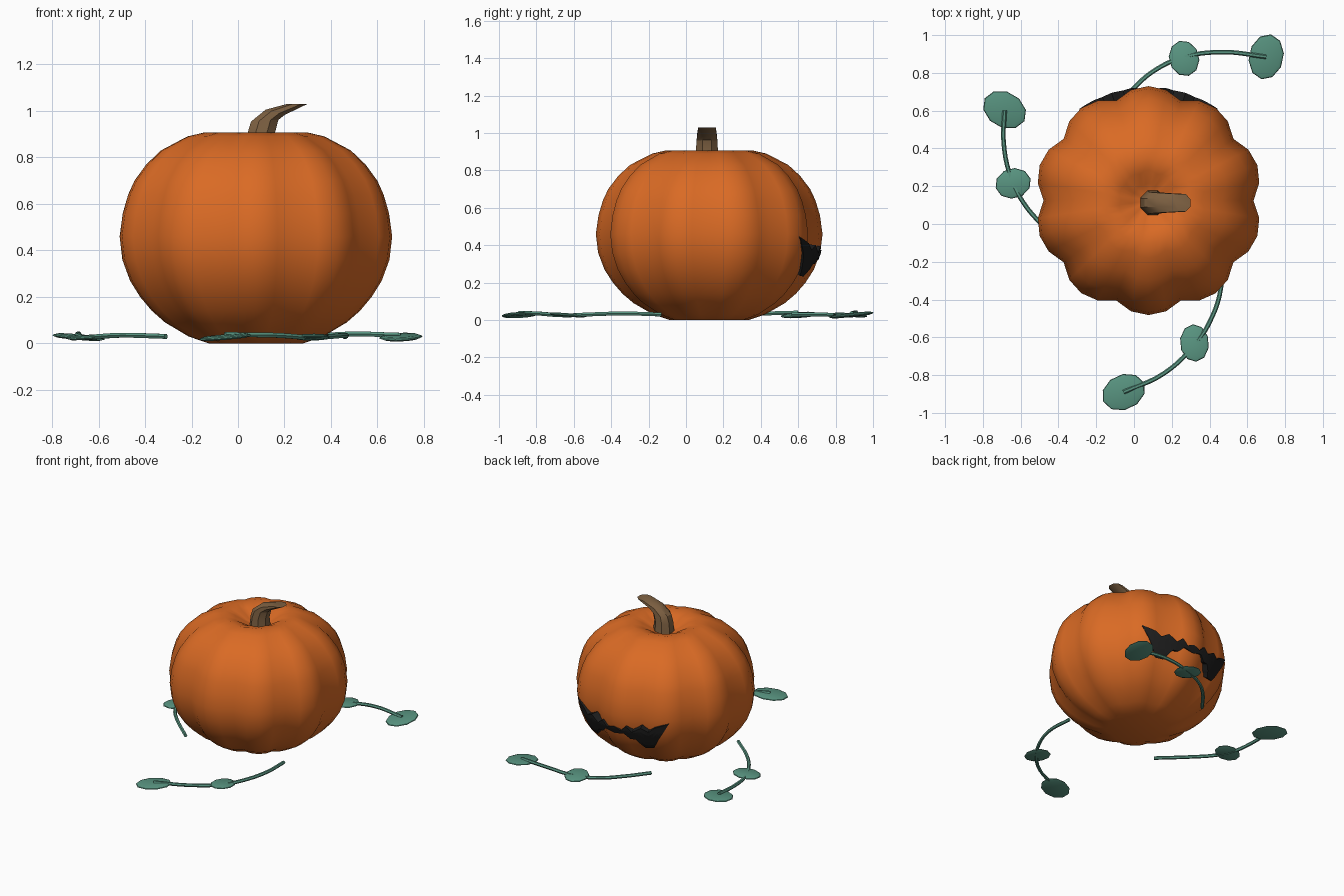
import bpy, bmesh, math
from mathutils import Matrix, Vector

cube = bpy.data.objects.get("Cube")
if cube:
    bpy.data.objects.remove(cube, do_unlink=True)


def material(name, colour):
    m = bpy.data.materials.new(name)
    m.use_nodes = True
    m.diffuse_color = (*colour, 1)
    bsdf = m.node_tree.nodes["Principled BSDF"]
    bsdf.inputs["Base Color"].default_value = (*colour, 1)
    bsdf.inputs["Roughness"].default_value = 0.8
    return m


ORANGE = material("pumpkin orange", (0.70, 0.145, 0.018))
GREEN = material("vine green", (0.10, 0.30, 0.22))
BROWN = material("stem brown", (0.21, 0.12, 0.055))
BLACK = material("mouth black", (0.012, 0.012, 0.012))


def skin(name, rings, mat, closed=True, smooth=None):
    """Join rows of points into a surface; closed rows get end caps."""
    bm = bmesh.new()
    rows = [[bm.verts.new(p) for p in ring] for ring in rings]
    n = len(rows[0])
    for a, b in zip(rows, rows[1:]):
        for i in range(n if closed else n - 1):
            j = (i + 1) % n
            bm.faces.new((a[i], a[j], b[j], b[i]))
    if closed:
        bm.faces.new(rows[0])
        bm.faces.new(rows[-1])
    bmesh.ops.remove_doubles(bm, verts=bm.verts, dist=1e-5)
    bmesh.ops.recalc_face_normals(bm, faces=bm.faces)
    mesh = bpy.data.meshes.new(name)
    bm.to_mesh(mesh)
    bm.free()
    mesh.materials.append(mat)
    ob = bpy.data.objects.new(name, mesh)
    bpy.context.collection.objects.link(ob)
    if smooth:
        activate(ob)
        bpy.ops.object.shade_smooth_by_angle(angle=math.radians(smooth))
    return ob


def activate(ob):
    bpy.ops.object.select_all(action='DESELECT')
    ob.select_set(True)
    bpy.context.view_layer.objects.active = ob


def interp(points, x):
    """Piecewise linear lookup in (x, y) points sorted by x."""
    for (x0, y0), (x1, y1) in zip(points, points[1:]):
        if x <= x1:
            return y0 + (y1 - y0) * (x - x0) / (x1 - x0)
    return points[-1][1]


# Pumpkin body: ten lobes, four segments each
CX, CY, LOBES = 0.077, 0.124, 10
outer = [(0, 0.21), (0.03, 0.30), (0.09, 0.404), (0.14, 0.463), (0.20, 0.515),
         (0.27, 0.56), (0.36, 0.594), (0.46, 0.606), (0.56, 0.592), (0.64, 0.568),
         (0.70, 0.54), (0.77, 0.487), (0.83, 0.422), (0.89, 0.305), (0.907, 0.23)]
dimple = [(0.89, 0.16), (0.85, 0.09), (0.83, 0.03)]


def lobe_ring(z, r):
    ring = []
    for i in range(LOBES * 4):
        t = (0, 0.5, 1, 0.5)[i % 4]
        a = math.pi / 2 + math.tau * i / (LOBES * 4)
        rr = r * (1 - 0.083 * t * t)
        ring.append((CX + rr * math.cos(a), CY + rr * math.sin(a), z))
    return ring


skin("pumpkin_body", [lobe_ring(z, r) for z, r in outer + dimple], ORANGE, smooth=50)

# Stem: bent, tapering, with a level cut end (x, z, half x, drop, half y)
stem = [(0.10, 0.81, 0.07, 0, 0.07), (0.10, 0.905, 0.06, 0, 0.06),
        (0.115, 0.958, 0.06, -0.004, 0.057), (0.16, 0.994, 0.042, 0.012, 0.053),
        (0.255, 1.03, 0.045, 0, 0.048)]
rings = []
for x, z, hx, drop, hy in stem:
    angles = [math.tau * (i + 0.5) / 8 for i in range(8)]
    rings.append([(x + 1.06 * hx * math.cos(a), 0.112 + 1.06 * hy * math.sin(a),
                   z - drop * math.cos(a)) for a in angles])
skin("stem", rings, BROWN, smooth=30)

# Carved grin on the back: upper and lower jagged edges by angle from the middle
upper = [(0, 0.375), (5, 0.355), (9, 0.395), (13, 0.36), (19, 0.40),
         (24, 0.375), (28, 0.41), (37, 0.445)]
lower = [(0, 0.32), (7, 0.335), (11, 0.30), (15, 0.30), (21, 0.232),
         (27, 0.237), (31, 0.33), (37, 0.444)]
columns = []
for deg in range(-37, 38):
    top, low = interp(upper, abs(deg)), interp(lower, abs(deg))
    a = math.radians(90 + deg)
    column = []
    for k in range(6):
        z = low + (top - low) * k / 5
        r = interp(outer, z) + 0.004
        column.append((CX + r * math.cos(a), CY + r * math.sin(a), z))
    columns.append(column)
mouth = skin("mouth", columns, BLACK, closed=False)
# Face the surface outward, then thicken it into the pumpkin
facing = sum((p.normal.y for p in mouth.data.polygons))
if facing < 0:
    mouth.data.flip_normals()
solid = mouth.modifiers.new("thickness", 'SOLIDIFY')
solid.thickness = 0.05
solid.offset = -1


def vine(name, points):
    curve = bpy.data.curves.new(name, 'CURVE')
    curve.dimensions = '3D'
    curve.bevel_depth = 0.012
    curve.bevel_resolution = 1
    curve.resolution_u = 5
    curve.use_fill_caps = True
    spline = curve.splines.new('BEZIER')
    spline.bezier_points.add(len(points) - 1)
    for bp, p in zip(spline.bezier_points, points):
        bp.co = p
        bp.handle_left_type = bp.handle_right_type = 'AUTO'
    curve.materials.append(GREEN)
    ob = bpy.data.objects.new(name, curve)
    bpy.context.collection.objects.link(ob)
    activate(ob)
    bpy.ops.object.convert(target='MESH')
    bpy.ops.object.shade_smooth_by_angle(angle=math.radians(50))


def leaf(name, x, y, long, short, heading, tilt):
    """Thin ten-sided disc, long axis along heading (degrees)."""
    place = (Matrix.Translation((x, y, 0.027))
             @ Matrix.Rotation(math.radians(heading), 4, 'Z')
             @ Matrix.Rotation(math.radians(tilt), 4, 'Y'))
    rows = []
    for s, z in ((0.8, -0.009), (1, -0.002), (0.97, 0.003), (0.8, 0.009)):
        rows.append([place @ Vector((s * long * math.cos(math.tau * i / 10),
                                     s * short * math.sin(math.tau * i / 10), z))
                     for i in range(10)])
    skin(name, rows, GREEN, smooth=30)


# Three trailing vines, each with a small leaf midway and a large one at the tip
vine("back_vine", [(-0.12, 0.57, 0.03), (0.0, 0.72, 0.03), (0.12, 0.82, 0.025),
                   (0.27, 0.885, 0.025), (0.47, 0.91, 0.04), (0.70, 0.885, 0.035)])
leaf("back_small_leaf", 0.265, 0.877, 0.096, 0.08, 105, 4)
leaf("back_large_leaf", 0.70, 0.885, 0.122, 0.092, 78, -6)

vine("right_vine", [(-0.31, -0.16, 0.03), (-0.50, 0.01, 0.035), (-0.59, 0.12, 0.03),
                    (-0.65, 0.24, 0.025), (-0.69, 0.43, 0.035), (-0.685, 0.60, 0.04)])
leaf("right_small_leaf", -0.64, 0.215, 0.096, 0.08, 15, -4)
leaf("right_large_leaf", -0.685, 0.605, 0.122, 0.094, -30, 5)

vine("front_vine", [(0.46, -0.13, 0.03), (0.46, -0.34, 0.035), (0.40, -0.52, 0.03),
                    (0.32, -0.64, 0.025), (0.16, -0.79, 0.035), (-0.055, -0.89, 0.038)])
leaf("front_small_leaf", 0.32, -0.63, 0.10, 0.077, 95, 4)
leaf("front_large_leaf", -0.055, -0.89, 0.12, 0.093, 25, -5)
